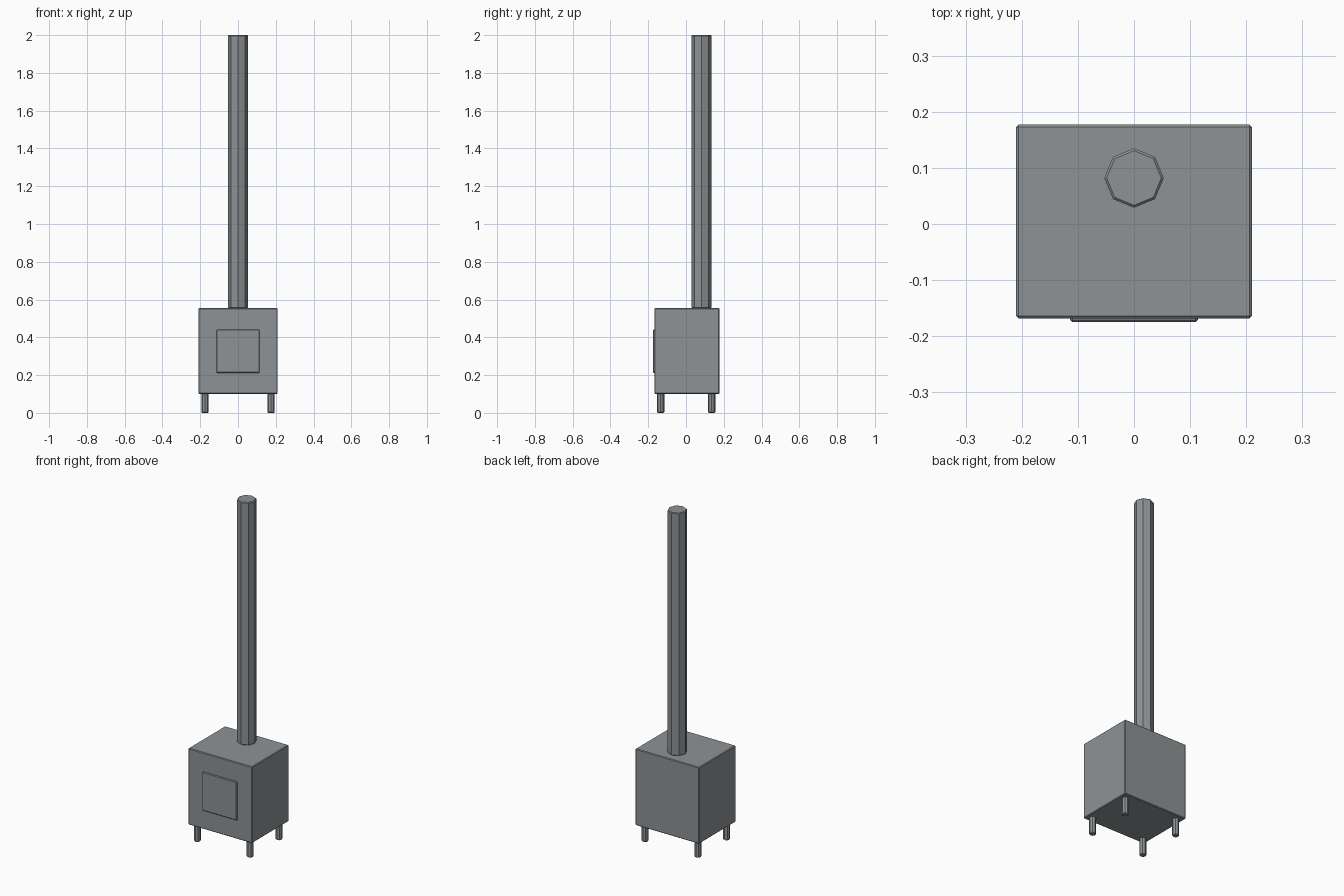
import bpy
import bmesh
from mathutils import Matrix

old = bpy.data.objects.get("Cube")
if old:
    bpy.data.objects.remove(old, do_unlink=True)

# One cast-iron grey for the whole stove
iron = bpy.data.materials.new("iron_grey")
iron.use_nodes = True
grey = (0.27, 0.29, 0.30, 1.0)
iron.diffuse_color = grey
iron.node_tree.nodes["Principled BSDF"].inputs["Base Color"].default_value = grey


def finish(name, bm, location, bevel):
    """Turn a bmesh into a flat-shaded object, chamfering its sharp edges."""
    edges = [e for e in bm.edges if e.calc_face_angle(0) > 1.0]
    bmesh.ops.bevel(bm, geom=edges, offset=bevel, segments=1, affect='EDGES')
    mesh = bpy.data.meshes.new(name)
    bm.to_mesh(mesh)
    bm.free()
    mesh.materials.append(iron)
    obj = bpy.data.objects.new(name, mesh)
    obj.location = location
    bpy.context.collection.objects.link(obj)
    return obj


def box(name, low, high, bevel):
    size = [b - a for a, b in zip(low, high)]
    middle = [(a + b) / 2 for a, b in zip(low, high)]
    bm = bmesh.new()
    bmesh.ops.create_cube(bm, size=1, matrix=Matrix.Diagonal((*size, 1)))
    return finish(name, bm, middle, bevel)


def tube(name, x, y, bottom, top, radius, bevel):
    """Closed eight-sided prism with chamfered ends."""
    bm = bmesh.new()
    bmesh.ops.create_cone(bm, cap_ends=True, segments=8, radius1=radius,
                          radius2=radius, depth=top - bottom)
    return finish(name, bm, (x, y, (bottom + top) / 2), bevel)


# Firebox and its raised front door
box("firebox", (-0.21, -0.168, 0.10), (0.21, 0.177, 0.555), 0.004)
box("door", (-0.114, -0.175, 0.212), (0.114, -0.16, 0.442), 0.004)

# Flue pipe at the back of the top
tube("flue_pipe", 0, 0.082, 0.555, 2.0, 0.053, 0.004)

# Four short legs
for side, x in (("right", -0.174), ("left", 0.174)):
    for end, y in (("front", -0.134), ("back", 0.136)):
        tube(f"{end}_{side}_leg", x, y, 0, 0.104, 0.019, 0.004)
